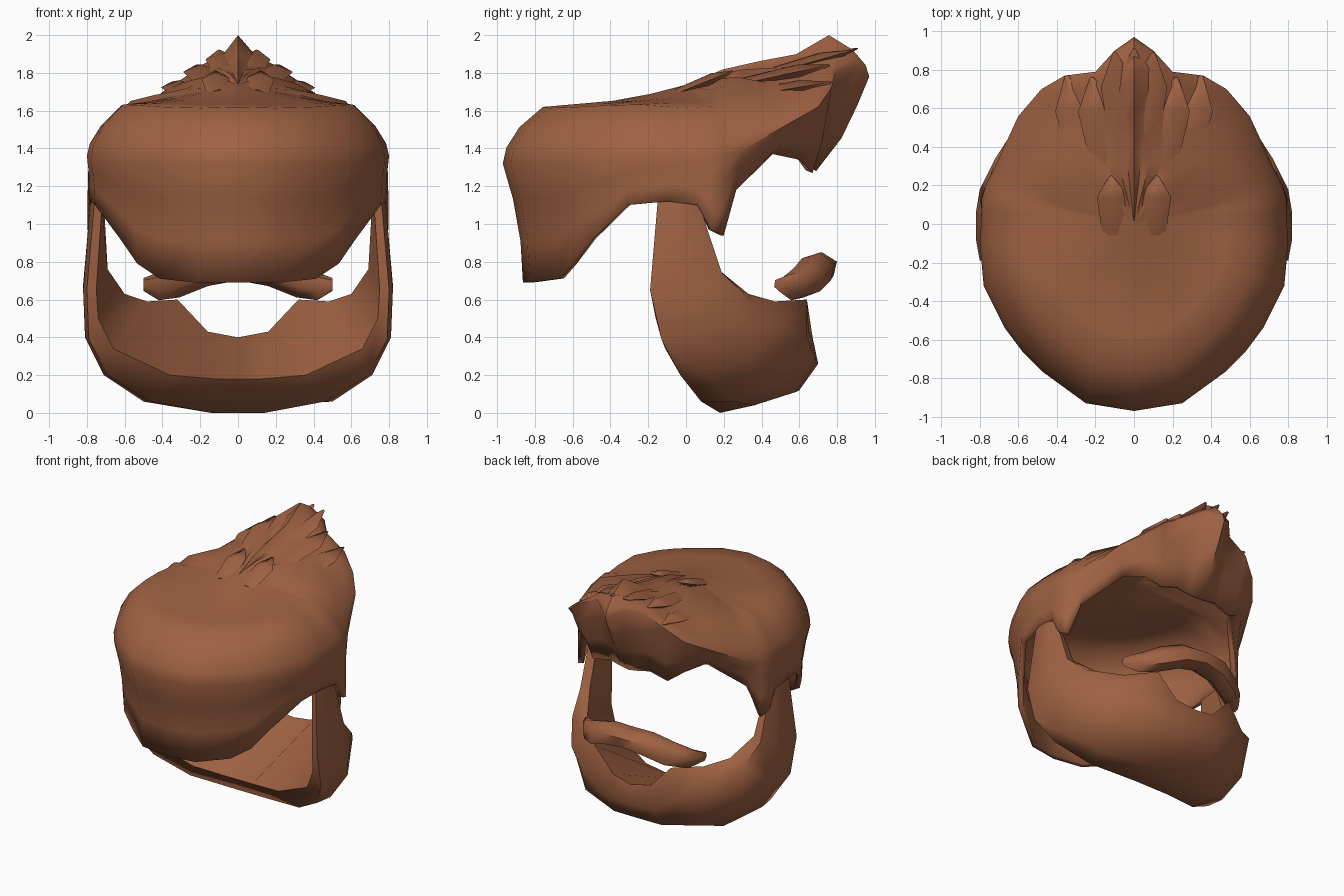
import bpy
import bmesh
import math
from mathutils import Vector

default_cube = bpy.data.objects.get("Cube")
if default_cube:
    bpy.data.objects.remove(default_cube, do_unlink=True)

# One brown for everything
BROWN = (0.35, 0.122, 0.056, 1.0)
brown = bpy.data.materials.new("chestnut_brown")
brown.use_nodes = True
brown.diffuse_color = BROWN
shader = brown.node_tree.nodes["Principled BSDF"]
shader.inputs["Base Color"].default_value = BROWN
shader.inputs["Roughness"].default_value = 0.8


def flip(point):
    return (-point[0], point[1], point[2])


def loft(name, sections, cap_start=True, cap_end=True, angle=40):
    """Skin a list of closed sections that share a point count."""
    bm = bmesh.new()
    rings = [[bm.verts.new(p) for p in section] for section in sections]
    for lower, upper in zip(rings, rings[1:]):
        count = len(lower)
        for i in range(count):
            j = (i + 1) % count
            bm.faces.new((lower[i], lower[j], upper[j], upper[i]))
    if cap_start:
        bm.faces.new(rings[0][::-1])
    if cap_end:
        bm.faces.new(rings[-1])
    bmesh.ops.recalc_face_normals(bm, faces=bm.faces[:])
    mesh = bpy.data.meshes.new(name)
    bm.to_mesh(mesh)
    bm.free()
    mesh.materials.append(brown)
    obj = bpy.data.objects.new(name, mesh)
    bpy.context.collection.objects.link(obj)
    bpy.ops.object.select_all(action='DESELECT')
    obj.select_set(True)
    bpy.context.view_layer.objects.active = obj
    bpy.ops.object.shade_smooth_by_angle(angle=math.radians(angle))
    return obj


def mirrored_stations(half):
    """Half runs from the left end to the middle; add the other side."""
    return half + [[flip(p) for p in section] for section in half[-2::-1]]


def interpolate(table, value):
    if value <= table[0][0]:
        return table[0][1]
    for (a, za), (b, zb) in zip(table, table[1:]):
        if value <= b:
            return za + (zb - za) * (value - a) / (b - a)
    return table[-1][1]


# Hair: height of the crown along the middle, and how fast it falls sideways
RIDGE = [(-0.75, 1.62), (-0.3, 1.66), (0.05, 1.75), (0.23, 1.82),
         (0.6, 1.89), (0.76, 1.99)]
FALL = [(-0.3, 0.04), (0.2, 0.3), (0.8, 0.6)]


def crown_height(x, y):
    return interpolate(RIDGE, y) - interpolate(FALL, y) * abs(x)


# Columns from nape to quiff: outline x, y, height there, hem scale, hem height
COLUMNS = [
    (0, -.97, 1.32, .89, .69), (.25, -.93, 1.32, .89, .69),
    (.47, -.77, 1.32, .88, .71), (.58, -.66, 1.32, .92, .79),
    (.67, -.54, 1.33, .93, .92), (.78, -.32, 1.34, .97, 1.1),
    (.8, -.1, 1.36, .98, 1.12), (.79, .06, 1.36, 1, 1.1),
    (.79, .13, 1.36, 1.01, .97), (.77, .2, 1.36, 1, .94),
    (.73, .28, 1.38, .95, 1.18), (.6, .56, 1.54, .82, 1.37),
    (.48, .7, 1.62, .86, 1.34), (.36, .77, 1.72, .87, 1.27),
    (.2, .79, 1.8, .86, 1.31), (.1, .9, 1.84, .76, 1.29),
    (0, .97, 1.78, .71, 1.28)]


def hem_row(t):
    row = []
    for x, y, z, scale, hem in COLUMNS:
        curve = 2 if y < 0.3 else 0.7
        s = scale + (1 - scale) * t ** curve
        row.append((x * s, y * s, hem + (z - hem) * t))
    return row


def crown_row(s, blend):
    row = []
    for i, (x, y, z, _, _) in enumerate(COLUMNS):
        px, py = x * s, y * s
        strand = 0.012 * (-1) ** i if py > 0.1 else 0
        top = crown_height(px, py) + strand
        row.append((px, py, z + (top - z) * blend))
    return row


rows = [hem_row(t) for t in (0, 0.35, 0.7, 1)]
rows += [crown_row(s, blend) for s, blend in
         [(.98, .28), (.91, .64), (.78, 1), (.6, 1), (.4, 1), (.2, 1), (.02, 1)]]
rows = [row + [flip(p) for p in row[-2:0:-1]] for row in rows]
hair = loft("hair_cap", rows, cap_start=False, angle=50)
shell = hair.modifiers.new("thickness", 'SOLIDIFY')
shell.thickness = 0.04
shell.offset = -1


# Broad flat locks that barely rise from the quiff
def lock(name, root, tip, width):
    root, tip = Vector(root), Vector(tip)
    along = (tip - root).normalized()
    side = along.cross(Vector((0, 0, 1))).normalized() * width
    up = side.cross(along).normalized() * width * 0.4
    middle = root.lerp(tip, 0.65)

    def diamond(c, s):
        return [c + side * s, c + up * s, c - side * s, c - up * s]

    loft(name, [diamond(root, .8), diamond(middle, 1), diamond(tip, .1)],
         angle=80)


LOCKS = [((.05, .4, 1.78), (.1, .89, 1.92), .09),
         ((.14, .3, 1.74), (.22, .76, 1.84), .1),
         ((.24, .3, 1.67), (.35, .77, 1.75), .1),
         ((.1, -.05, 1.69), (.12, .25, 1.81), .08)]
for i, (root, tip, width) in enumerate(LOCKS):
    lock(f"left_lock_{i}", root, tip, width)
    lock(f"right_lock_{i}", flip(root), flip(tip), width)
lock("middle_lock", (0, .45, 1.8), (0, .91, 1.93), .08)

# Beard: sections from the ear down to the chin, as rear inner edge, bottom
# edge, three outer points and upper inner edge
BEARD = [
    [(.72, -.14, 1.1), (.76, -.15, 1.12), (.78, -.06, 1.13),
     (.78, 0, 1.13), (.76, .06, 1.13), (.71, .04, 1.11)],
    [(.75, -.18, .65), (.8, -.19, .65), (.82, -.08, .65),
     (.82, .06, .68), (.76, .19, .74), (.69, .17, .76)],
    [(.74, -.16, .5), (.79, -.13, .39), (.81, .02, .4),
     (.8, .18, .46), (.72, .34, .6), (.6, .33, .63)],
    [(.66, -.11, .34), (.69, -.03, .2), (.71, .1, .2),
     (.7, .32, .28), (.61, .51, .47), (.48, .47, .59)],
    [(.36, -.03, .2), (.46, .08, .06), (.5, .26, .06),
     (.51, .48, .15), (.44, .64, .4), (.32, .64, .6)],
    [(.12, 0, .18), (.14, .18, 0), (.17, .36, .04),
     (.2, .58, .11), (.2, .69, .27), (.16, .65, .43)],
    [(0, 0, .18), (0, .18, 0), (0, .36, .04),
     (0, .6, .12), (0, .7, .26), (0, .67, .4)]]
loft("beard", mirrored_stations(BEARD), angle=60)

# Moustache: centre line with a depth and height for each section
MOUSTACHE = [
    ((.5, .495, .68), .03, .035), ((.42, .57, .67), .075, .075),
    ((.31, .64, .705), .09, .095), ((.16, .69, .76), .1, .09),
    ((0, .705, .775), .1, .075)]


def moustache_section(centre, depth, height):
    x, y, z = centre
    angles = [math.radians(60 * k + 20) for k in range(6)]
    return [(x, y + depth * math.cos(a), z + height * math.sin(a))
            for a in angles]


loft("moustache",
     mirrored_stations([moustache_section(*m) for m in MOUSTACHE]), angle=60)
